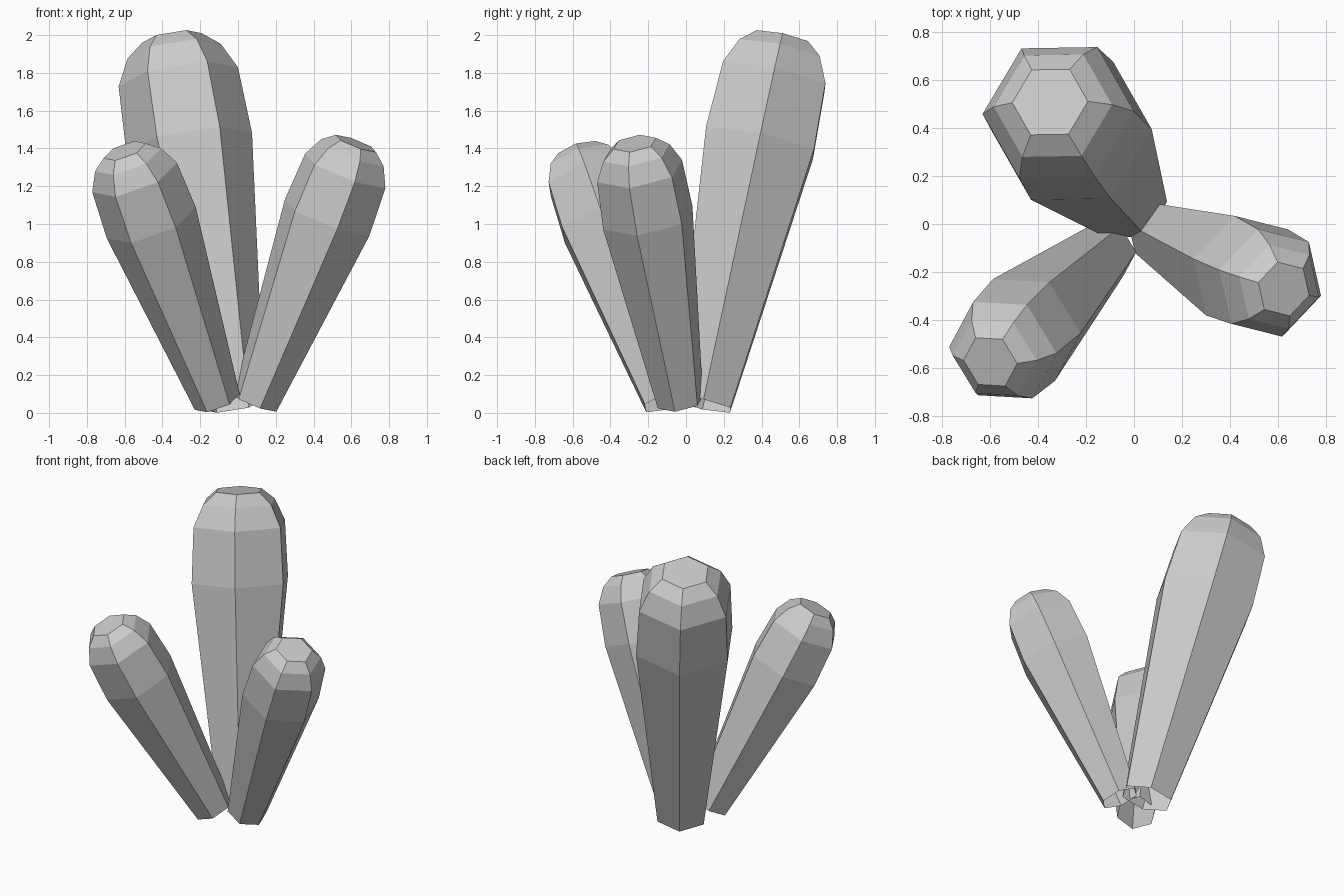
import bpy, bmesh
from math import cos, sin, pi, radians
from mathutils import Vector, Matrix

cube = bpy.data.objects.get("Cube")
if cube:
    bpy.data.objects.remove(cube, do_unlink=True)

grey = bpy.data.materials.new("plain grey")
grey.use_nodes = True
colour = (0.6, 0.6, 0.6, 1)
grey.diffuse_color = colour
grey.node_tree.nodes["Principled BSDF"].inputs["Base Color"].default_value = colour

# Shared column profile: (share of the length, radius)
LENGTH = 2.01
PROFILE = [(0, 0.17), (0.714, 0.337), (0.894, 0.32), (0.964, 0.25), (1, 0.16)]
SIDES = 6


def column(name, base, lean, twist, scale):
    """Six-sided column, open at the foot, leaning along the given direction."""
    bm = bmesh.new()
    rings = []
    for share, radius in PROFILE:
        rings.append([bm.verts.new((radius * cos(2 * pi * i / SIDES),
                                    radius * sin(2 * pi * i / SIDES),
                                    share * LENGTH)) for i in range(SIDES)])
    for low, high in zip(rings, rings[1:]):
        for i in range(SIDES):
            j = (i + 1) % SIDES
            bm.faces.new((low[i], low[j], high[j], high[i]))
    bm.faces.new(rings[-1])

    # Twist about its own axis, then tip over and place
    tip = Vector((0, 0, 1)).rotation_difference(Vector(lean)).to_matrix().to_4x4()
    bm.transform(Matrix.Translation(base) @ tip
                 @ Matrix.Rotation(radians(twist), 4, "Z") @ Matrix.Scale(scale, 4))
    mesh = bpy.data.meshes.new(name)
    bm.to_mesh(mesh)
    bm.free()
    mesh.materials.append(grey)
    obj = bpy.data.objects.new(name, mesh)
    bpy.context.collection.objects.link(obj)
    return obj


# One tall column at the back, two shorter ones at the front
column("tall_back_column", (-0.03, 0.09, 0.045), (-0.165, 0.216, 1), 0, 1)
column("right_front_column", (-0.11, -0.11, 0.058), (-0.368, -0.35, 1), 0, 0.742)
column("left_front_column", (0.09, -0.03, 0.055), (0.39, -0.176, 1), -15, 0.742)
